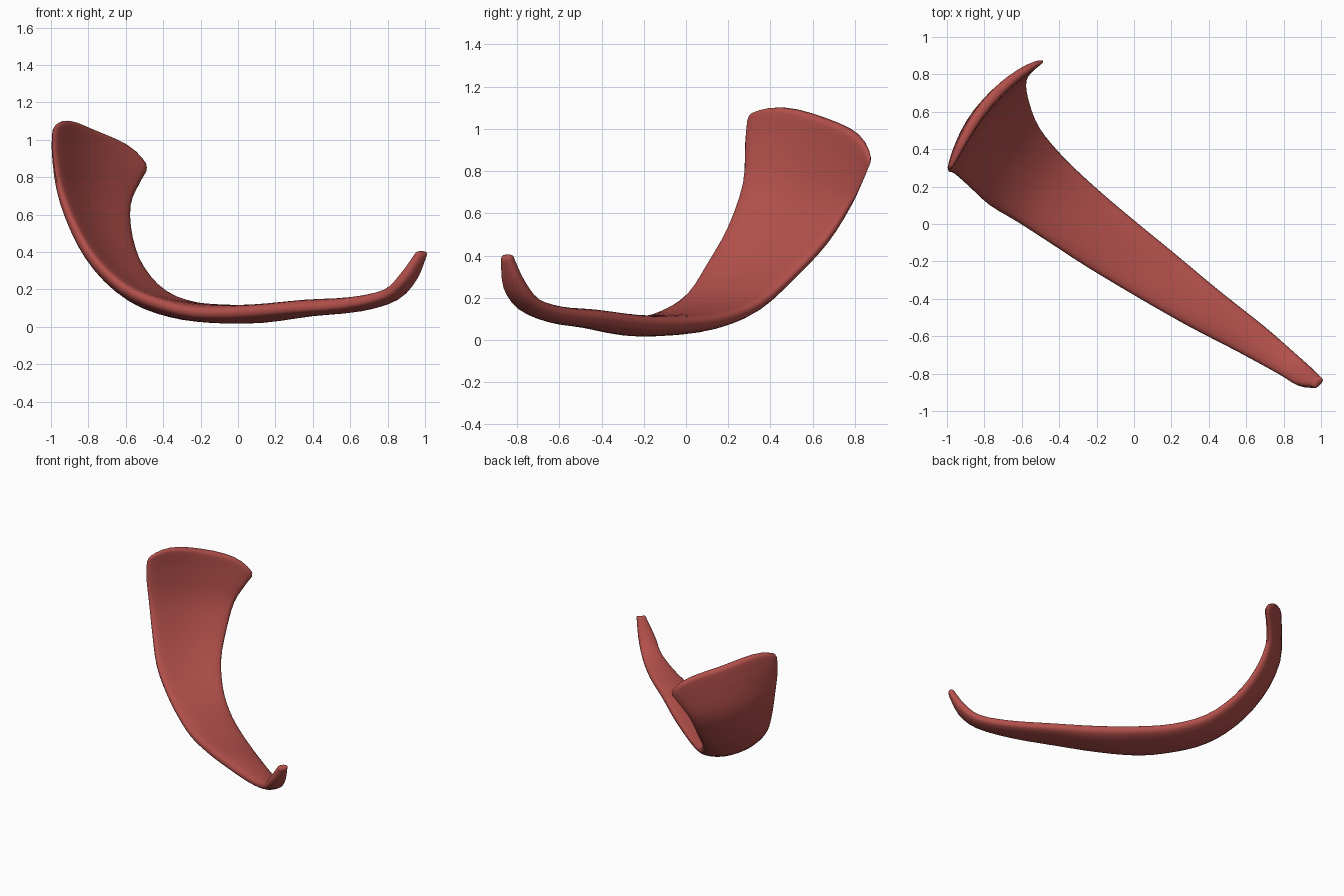
import bpy, bmesh, math
from mathutils import Vector

cube = bpy.data.objects.get("Cube")
if cube:
    bpy.data.objects.remove(cube, do_unlink=True)

# Stations from the narrow tip to the wide rim:
# near edge, far edge, (half thickness, outward bulge, rise of the middle)
STATIONS = [
    ((.95, -.87, .38), (1, -.82, .38), (.025, 0, 0)),
    ((.87, -.86, .26), (.95, -.77, .27), (.035, 0, 0)),
    ((.77, -.8, .17), (.86, -.69, .17), (.035, 0, 0)),
    ((.55, -.68, .12), (.7, -.55, .12), (.04, 0, 0)),
    ((.28, -.54, .1), (.46, -.36, .1), (.045, 0, 0)),
    ((0, -.38, .08), (.22, -.16, .08), (.05, .01, 0)),
    ((-.25, -.23, .08), (0, .02, .08), (.05, .01, 0)),
    ((-.45, -.1, .13), (-.2, .19, .1), (.05, .02, 0)),
    ((-.62, .01, .21), (-.38, .36, .17), (.05, .03, 0)),
    ((-.77, .1, .35), (-.51, .52, .31), (.05, .04, 0)),
    ((-.88, .2, .53), (-.57, .67, .47), (.05, .05, 0)),
    ((-.96, .27, .74), (-.58, .78, .64), (.045, .06, .03)),
    ((-.99, .28, .93), (-.53, .84, .76), (.035, .07, .06)),
    ((-.99, .29, 1.04), (-.49, .87, .83), (.03, .08, .09)),
]
STEPS, SIDES = 3, 28


def spline(points, pos):
    """Catmull-Rom value at a fractional station."""
    i = min(int(pos), len(points) - 2)
    t = pos - i
    a, b, c, d = (Vector(points[max(0, min(len(points) - 1, k))])
                  for k in range(i - 1, i + 3))
    return (b * 2 + (c - a) * t + (a * 2 - b * 5 + c * 4 - d) * t ** 2
            + (b * 3 - a - c * 3 + d) * t ** 3) / 2


near, far, shape = zip(*STATIONS)
middle = [(Vector(a) + Vector(b)) / 2 for a, b in zip(near, far)]
last = len(STATIONS) - 1


def ring(bm, pos, shrink=1, advance=0):
    """One rounded, slightly cupped cross-section."""
    a, b = spline(near, pos), spline(far, pos)
    half, bulge, rise = spline(shape, pos)
    along = (spline(middle, min(pos + .3, last))
             - spline(middle, max(pos - .3, 0))).normalized()
    out = along.cross(b - a).normalized()
    inset = 1 - (1 - shrink) * half / (b - a).length
    verts = []
    for k in range(SIDES):
        angle = math.tau * k / SIDES
        u = math.cos(angle) * inset
        s = math.sin(angle)
        thick = math.copysign(abs(s) ** .7, s) * half * shrink
        p = (a + b) / 2 + (b - a) / 2 * u
        p += out * (bulge * (1 - u * u) + thick)
        p += along * (rise * (1 - u ** 4) + advance * half)
        verts.append(bm.verts.new(p))
    return verts


# Curved horn-like strip, lofted with rounded ends
bm = bmesh.new()
ends = [math.pi / 2 * k / 4 for k in (3, 2, 1)]
rings = [ring(bm, 0, math.cos(e), -math.sin(e)) for e in ends]
rings += [ring(bm, i / STEPS) for i in range(last * STEPS + 1)]
rings += [ring(bm, last, math.cos(e), math.sin(e)) for e in reversed(ends)]
for r0, r1 in zip(rings, rings[1:]):
    for k in range(SIDES):
        n = (k + 1) % SIDES
        bm.faces.new((r0[k], r0[n], r1[n], r1[k]))

# Close each end with strips across its thickness
for r in (rings[0], rings[-1]):
    for k in range(SIDES // 2):
        quad = (r[k], r[k + 1], r[-k - 1], r[-k])
        bm.faces.new(list(dict.fromkeys(quad)))
bmesh.ops.recalc_face_normals(bm, faces=bm.faces)

mesh = bpy.data.meshes.new("curved_strip")
bm.to_mesh(mesh)
bm.free()
strip = bpy.data.objects.new("curved_strip", mesh)
bpy.context.collection.objects.link(strip)

# Muted red
red = bpy.data.materials.new("muted_red")
red.use_nodes = True
color = (.45, .08, .07, 1)
red.diffuse_color = color
red.node_tree.nodes["Principled BSDF"].inputs["Base Color"].default_value = color
mesh.materials.append(red)

bpy.context.view_layer.objects.active = strip
strip.select_set(True)
bpy.ops.object.shade_smooth_by_angle(angle=math.radians(60))
